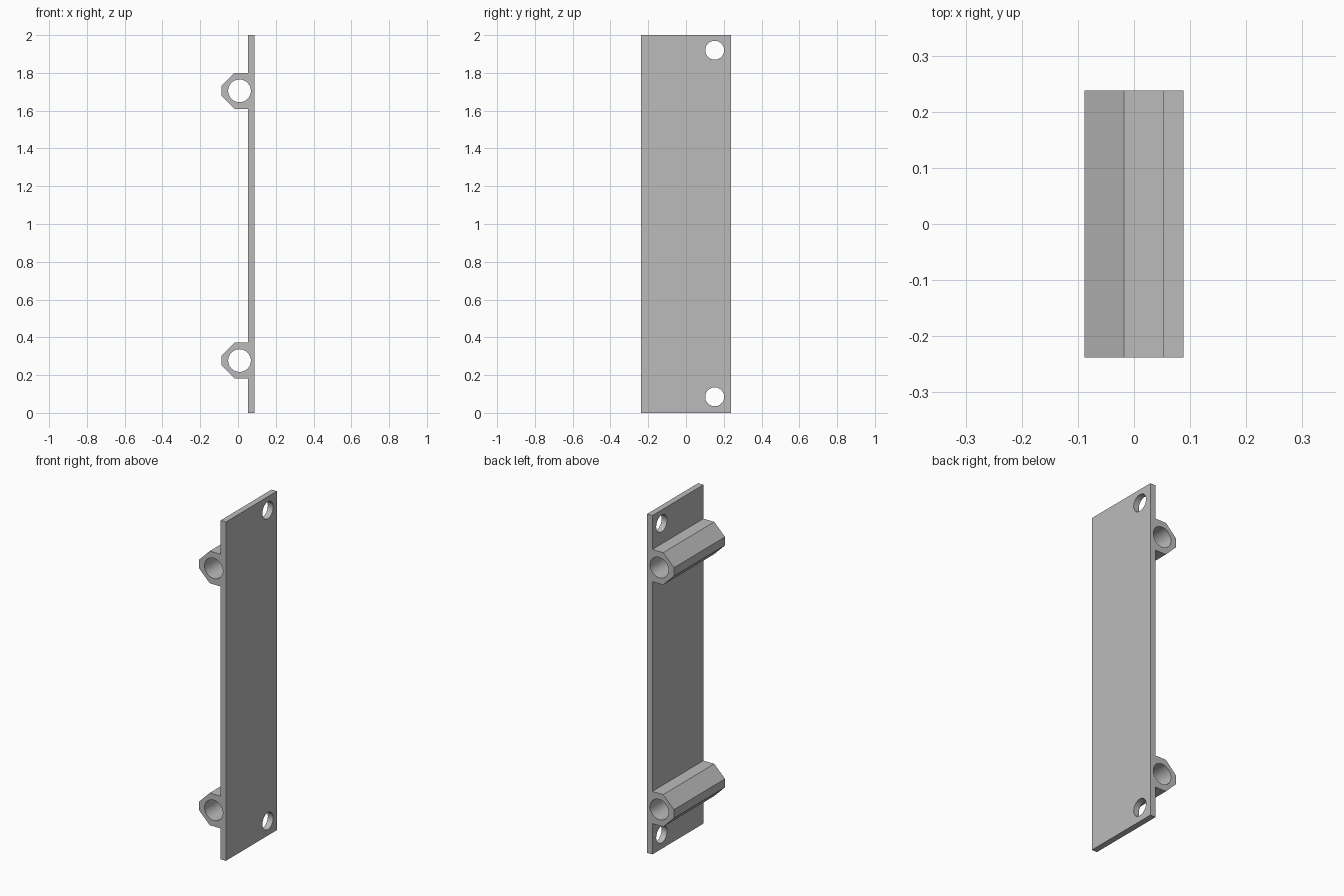
import bpy, bmesh, math
from mathutils import Matrix, Vector

cube = bpy.data.objects.get("Cube")
if cube:
    bpy.data.objects.remove(cube, do_unlink=True)

HALF_DEPTH = 0.238
OUTER, INNER, NOSE = 0.088, 0.053, -0.088
TUBE_HEIGHTS = (0.277, 1.705)
SCREW_HEIGHTS = (0.085, 1.92)

grey = bpy.data.materials.new("plain grey")
grey.use_nodes = True
colour = (0.5, 0.5, 0.5, 1)
grey.diffuse_color = colour
grey.node_tree.nodes["Principled BSDF"].inputs["Base Color"].default_value = colour


def finish(name, bm):
    bmesh.ops.recalc_face_normals(bm, faces=bm.faces)
    mesh = bpy.data.meshes.new(name)
    bm.to_mesh(mesh)
    bm.free()
    mesh.materials.append(grey)
    obj = bpy.data.objects.new(name, mesh)
    bpy.context.collection.objects.link(obj)
    return obj


def drill(target, name, centre, radius, length, axis):
    bm = bmesh.new()
    turn = Matrix.Rotation(math.pi / 2, 4, axis)
    bmesh.ops.create_cone(bm, cap_ends=True, segments=48, radius1=radius,
                          radius2=radius, depth=length,
                          matrix=Matrix.Translation(centre) @ turn)
    cutter = finish(name, bm)
    cutter.hide_render = True
    cut = target.modifiers.new(name, 'BOOLEAN')
    cut.operation = 'DIFFERENCE'
    cut.solver = 'EXACT'
    cut.object = cutter
    bpy.context.view_layer.objects.active = target
    bpy.ops.object.modifier_apply(modifier=cut.name)
    bpy.data.objects.remove(cutter, do_unlink=True)


# Side outline of the plate with two chamfered tube housings, swept front to back
outline = [(OUTER, 2), (OUTER, 0), (INNER, 0)]
for z in TUBE_HEIGHTS:
    outline += [(INNER, z - 0.095), (-0.018, z - 0.095), (NOSE, z - 0.025),
                (NOSE, z + 0.025), (-0.018, z + 0.095), (INNER, z + 0.095)]
outline.append((INNER, 2))

bm = bmesh.new()
face = bm.faces.new([bm.verts.new((x, -HALF_DEPTH, z)) for x, z in outline])
swept = bmesh.ops.extrude_face_region(bm, geom=[face])["geom"]
bmesh.ops.translate(bm, vec=Vector((0, 2 * HALF_DEPTH, 0)),
                    verts=[g for g in swept if isinstance(g, bmesh.types.BMVert)])
bracket = finish("mounting_plate", bm)

# Bores through the housings and screw holes through the plate
for z in TUBE_HEIGHTS:
    drill(bracket, "tube_bore", (0.008, 0, z), 0.06, 1, 'X')
for z in SCREW_HEIGHTS:
    drill(bracket, "screw_hole", (0.07, 0.152, z), 0.05, 0.2, 'Y')

bpy.ops.object.select_all(action='DESELECT')
bracket.select_set(True)
bpy.context.view_layer.objects.active = bracket
bpy.ops.object.shade_smooth_by_angle(angle=math.radians(30))
